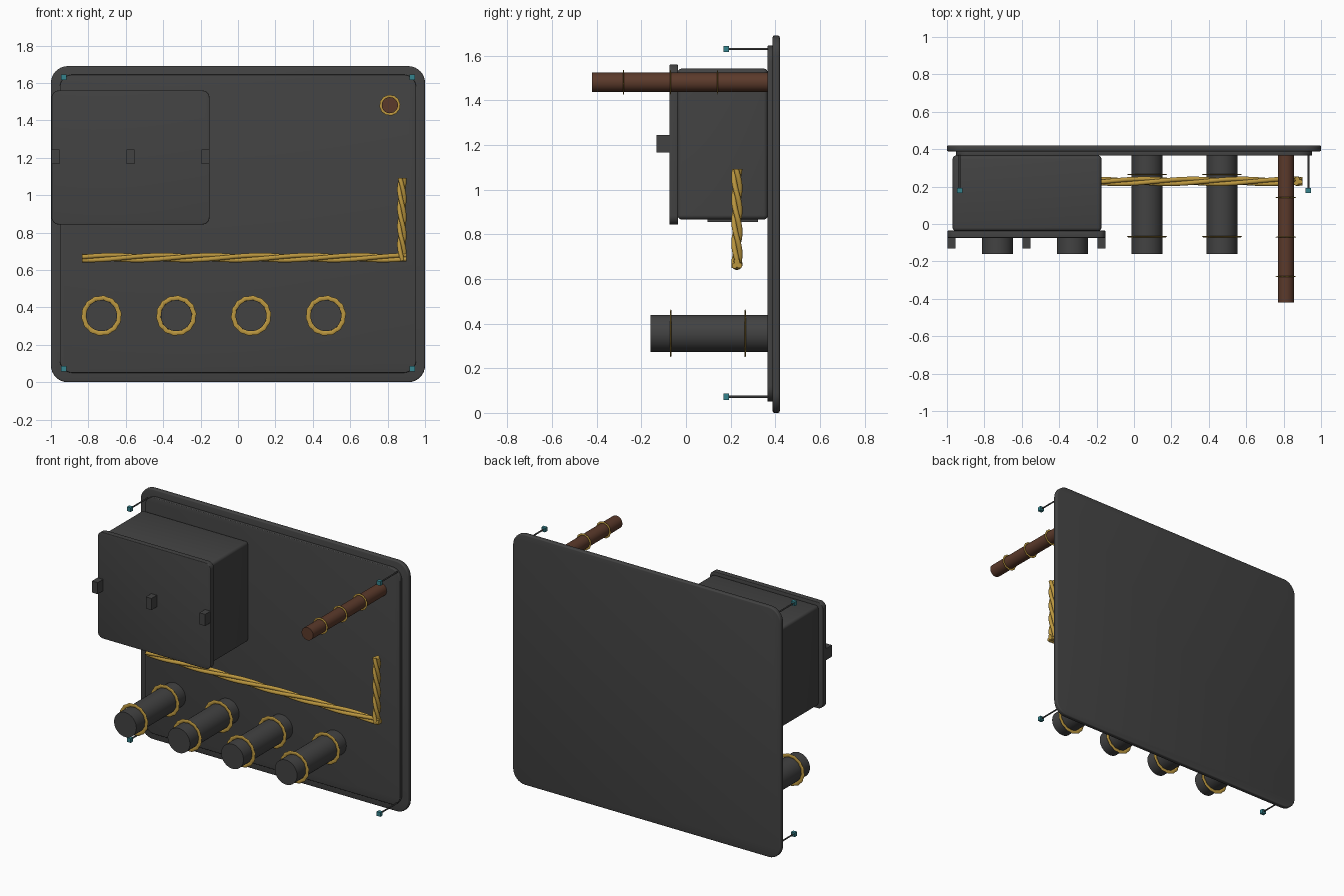
import bpy, bmesh, math
from mathutils import Vector, Matrix

if "Cube" in bpy.data.objects:
    bpy.data.objects.remove(bpy.data.objects["Cube"])


def material(name, rgb):
    m = bpy.data.materials.new(name)
    m.diffuse_color = (*rgb, 1)
    m.use_nodes = True
    m.node_tree.nodes["Principled BSDF"].inputs["Base Color"].default_value = m.diffuse_color
    return m


DARK = material("charcoal", (0.055, 0.055, 0.055))
GOLD = material("gold", (0.50, 0.31, 0.05))
BROWN = material("brown", (0.105, 0.042, 0.024))
TEAL = material("teal", (0.035, 0.23, 0.27))


def finish(name, bm, mat, smooth=True):
    bmesh.ops.recalc_face_normals(bm, faces=bm.faces)
    me = bpy.data.meshes.new(name)
    bm.to_mesh(me)
    bm.free()
    me.materials.append(mat)
    ob = bpy.data.objects.new(name, me)
    bpy.context.collection.objects.link(ob)
    if smooth:
        bpy.ops.object.select_all(action='DESELECT')
        ob.select_set(True)
        bpy.context.view_layer.objects.active = ob
        bpy.ops.object.shade_smooth_by_angle(angle=math.radians(35))
    return ob


def box(name, x, y, z, mat=DARK, corner=0.0, edge=0.0):
    """Box from ranges; corner rounds the edges along y, edge rounds the rest."""
    bm = bmesh.new()
    bmesh.ops.create_cube(bm, size=1)
    for v in bm.verts:
        v.co = Vector([(r[0] + r[1]) / 2 + c * (r[1] - r[0]) for r, c in zip((x, y, z), v.co)])
    if corner:
        es = [e for e in bm.edges if abs(e.verts[0].co.y - e.verts[1].co.y) > 1e-5]
        bmesh.ops.bevel(bm, geom=es, offset=corner, segments=8, profile=0.5, affect='EDGES')
    if edge:
        es = [e for e in bm.edges if abs(e.verts[0].co.y - e.verts[1].co.y) < 1e-5]
        bmesh.ops.bevel(bm, geom=es, offset=edge, segments=3, profile=0.5, affect='EDGES')
    return finish(name, bm, mat, bool(corner))


def rod(name, x, z, r, y0, y1, mat, sides=40):
    """Cylinder along y."""
    bm = bmesh.new()
    m = Matrix.Translation((x, (y0 + y1) / 2, z)) @ Matrix.Rotation(math.pi / 2, 4, 'X')
    bmesh.ops.create_cone(bm, cap_ends=True, segments=sides, radius1=r, radius2=r,
                          depth=y1 - y0, matrix=m)
    return finish(name, bm, mat)


def cord_ring(name, x, y, z, major, minor, waves):
    """Flat, slightly wavy cord ring around a rod."""
    bm = bmesh.new()
    n, k = 96, 8
    rings = []
    for i in range(n):
        a = 2 * math.pi * i / n
        rr = major + 0.15 * minor * math.sin(waves * a)
        ring = []
        for j in range(k):
            b = 2 * math.pi * j / k
            r = rr + minor * math.cos(b)
            ring.append(bm.verts.new((x + r * math.cos(a), y + 0.3 * minor * math.sin(b),
                                      z + r * math.sin(a))))
        rings.append(ring)
    for i in range(n):
        p, q = rings[i], rings[(i + 1) % n]
        for j in range(k):
            bm.faces.new((p[j], q[j], q[(j + 1) % k], p[(j + 1) % k]))
    return finish(name, bm, GOLD)


def rope(name, start, end, radius, turns, strands=3):
    """Straight rope of left-handed twisted strands."""
    a, b = Vector(start), Vector(end)
    d = (b - a).normalized()
    u = d.orthogonal().normalized()
    w = d.cross(u)
    off, sr = radius * 0.52, radius * 0.5
    n, k = 72, 12
    bm = bmesh.new()
    for s in range(strands):
        rings = []
        for i in range(n + 1):
            t = i / n
            ph = -2 * math.pi * (turns * t - s / strands)
            c = a.lerp(b, t) + off * (u * math.cos(ph) + w * math.sin(ph))
            rings.append([bm.verts.new(c + sr * (u * math.cos(2 * math.pi * j / k)
                                                 + w * math.sin(2 * math.pi * j / k)))
                          for j in range(k)])
        for p, q in zip(rings, rings[1:]):
            for j in range(k):
                bm.faces.new((p[j], p[(j + 1) % k], q[(j + 1) % k], q[j]))
        bm.faces.new(rings[0])
        bm.faces.new(rings[-1])
    return finish(name, bm, GOLD)


# Backing panel and raised inner panel
box("back_panel", (-1, 1), (0.388, 0.42), (0, 1.69), corner=0.09, edge=0.008)
box("inner_panel", (-0.953, 0.953), (0.365, 0.39), (0.05, 1.645), corner=0.07, edge=0.005)

# Storage box, lid, lower plate and latch tabs
box("storage_box", (-0.97, -0.174), (-0.038, 0.366), (0.866, 1.542), corner=0.02, edge=0.018)
box("box_lid", (-0.997, -0.152), (-0.074, -0.036), (0.843, 1.56), corner=0.04, edge=0.004)
box("box_lower_plate", (-0.87, -0.27), (0.096, 0.322), (0.855, 0.87))
for i, tx in enumerate((-0.976, -0.575, -0.174)):
    box(f"latch_tab_{i + 1}", (tx - 0.021, tx + 0.021), (-0.132, -0.07), (1.166, 1.244))

# Four thick pegs, each bound by two cord rings
for i, px in enumerate((-0.73, -0.33, 0.07, 0.47)):
    rod(f"peg_{i + 1}", px, 0.356, 0.083, -0.16, 0.368, DARK)
    for j, ry in enumerate((-0.068, 0.265)):
        cord_ring(f"peg_{i + 1}_ring_{j + 1}", px, ry, 0.356, 0.094, 0.012, 14)

# Long wooden peg with three rings
rod("wooden_peg", 0.812, 1.481, 0.043, -0.42, 0.368, BROWN)
for j, ry in enumerate((-0.28, -0.07, 0.142)):
    cord_ring(f"wooden_peg_ring_{j + 1}", 0.812, ry, 1.481, 0.048, 0.007, 12)

# Bent rope rail
rope("rope_rail", (-0.835, 0.228, 0.666), (0.9, 0.228, 0.666), 0.025, 2.2)
rope("rope_upright", (0.876, 0.228, 0.65), (0.876, 0.228, 1.092), 0.025, 1.5)

# Corner pins with square heads
for sx in (-1, 1):
    for pz, lab in ((0.072, "lower"), (1.63, "upper")):
        side = "left" if sx < 0 else "right"
        rod(f"pin_{lab}_{side}", sx * 0.932, pz, 0.005, 0.18, 0.368, DARK, 12)
        box(f"pin_head_{lab}_{side}", (sx * 0.932 - 0.014, sx * 0.932 + 0.014),
            (0.167, 0.192), (pz - 0.014, pz + 0.014), TEAL)
